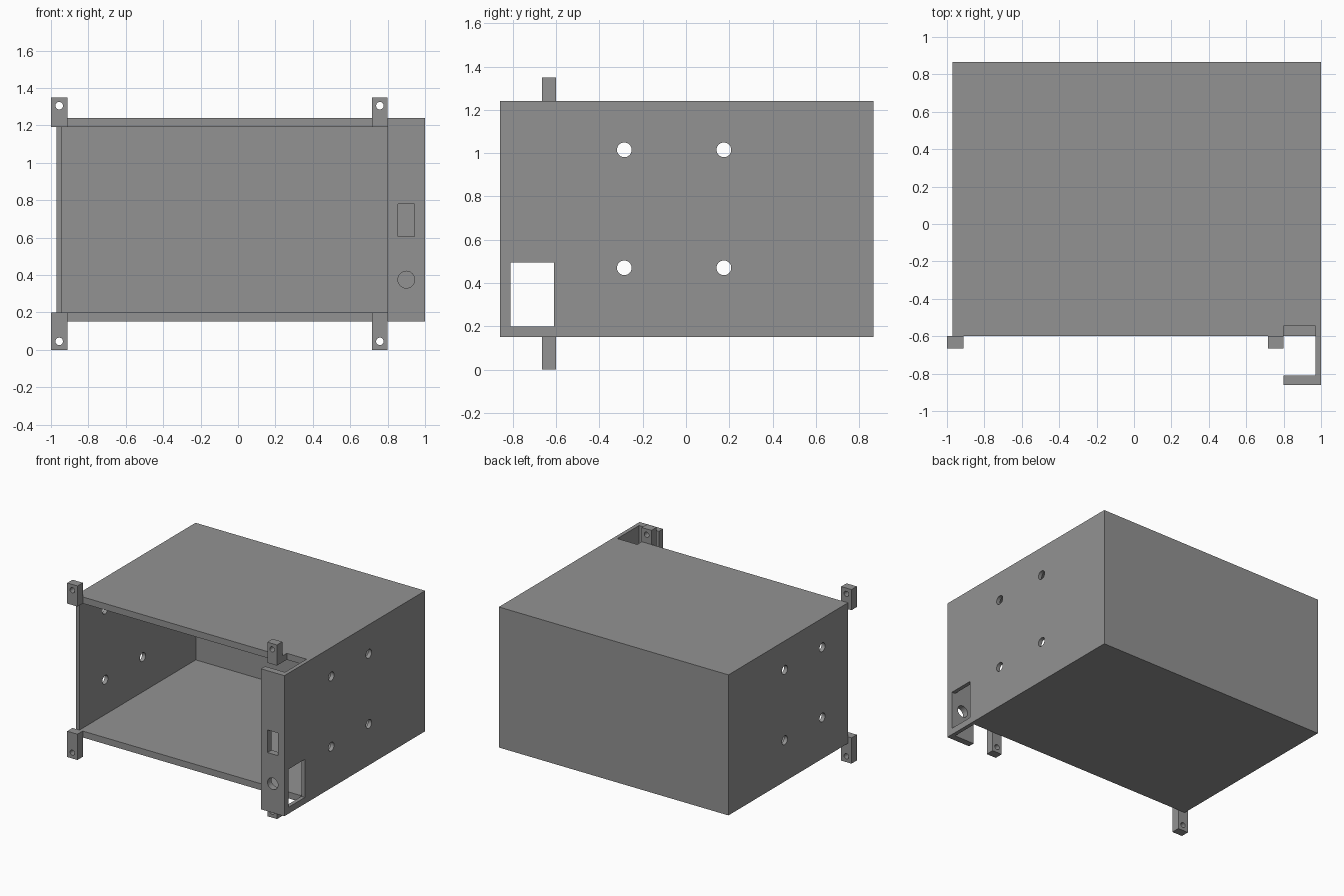
import bpy
import math

if "Cube" in bpy.data.objects:
    bpy.data.objects.remove(bpy.data.objects["Cube"])

gray = bpy.data.materials.new("plain_gray")
gray.diffuse_color = (0.29, 0.29, 0.29, 1)
gray.use_nodes = True
gray.node_tree.nodes["Principled BSDF"].inputs["Base Color"].default_value = gray.diffuse_color


def box(name, x, y, z):
    """Box given by its (min, max) range on each axis."""
    spans = (x, y, z)
    bpy.ops.mesh.primitive_cube_add(size=1, location=[(a + b) / 2 for a, b in spans])
    ob = bpy.context.object
    ob.name = name
    ob.scale = [b - a for a, b in spans]
    bpy.ops.object.transform_apply(location=True, rotation=True, scale=True)
    ob.data.materials.append(gray)
    return ob


def rod(name, radius, length, centre, axis):
    """Round cutter along the x or y axis."""
    rot = (0, math.pi / 2, 0) if axis == "x" else (math.pi / 2, 0, 0)
    bpy.ops.mesh.primitive_cylinder_add(vertices=32, radius=radius, depth=length,
                                        location=centre, rotation=rot)
    ob = bpy.context.object
    ob.name = name
    bpy.ops.object.transform_apply(location=True, rotation=True, scale=True)
    ob.data.materials.append(gray)
    return ob


def cut(target, cutter):
    """Subtract the cutter and discard it."""
    cutter.hide_render = True
    mod = target.modifiers.new("cut", 'BOOLEAN')
    mod.operation = 'DIFFERENCE'
    mod.solver = 'EXACT'
    mod.object = cutter
    bpy.context.view_layer.objects.active = target
    bpy.ops.object.modifier_apply(modifier=mod.name)
    bpy.data.objects.remove(cutter, do_unlink=True)


# Housing: solid block, hollowed and open at the front
case = box("housing", (-0.97, 1.0), (-0.86, 0.865), (0.15, 1.24))
cut(case, box("front_opening_cutter", (-1.2, 0.80), (-1.0, -0.60), (0.0, 1.4)))
cut(case, box("cavity_cutter", (-0.94, 0.97), (-0.81, 0.825), (0.20, 1.19)))

# Side bay behind the control panel, with a notch in the lid
cut(case, box("bay_cutter", (0.70, 0.97), (-0.81, -0.60), (0.0, 1.4)))
cut(case, box("lid_notch_cutter", (0.80, 0.97), (-0.70, -0.545), (1.1, 1.4)))

# Side window, panel switch slot and panel button hole
cut(case, box("window_cutter", (0.90, 1.1), (-0.81, -0.61), (0.20, 0.495)))
cut(case, box("slot_cutter", (0.855, 0.945), (-0.95, -0.78), (0.605, 0.78)))
cut(case, rod("button_cutter", 0.045, 0.2, (0.90, -0.85, 0.375), "y"))

# Four mounting holes through both side walls
for y in (-0.285, 0.175):
    for z in (0.47, 1.015):
        cut(case, rod("side_hole_cutter", 0.034, 2.6, (0, y, z), "x"))

# Mounting tabs with screw holes
for side, x0, x1 in (("left", -1.0, -0.912), ("right", 0.717, 0.80)):
    for level, z0, z1, hz in (("lower", 0.0, 0.20, 0.045), ("upper", 1.19, 1.35, 1.305)):
        tab = box(f"{level}_{side}_tab", (x0, x1), (-0.665, -0.60), (z0, z1))
        cut(tab, rod("tab_hole_cutter", 0.02, 0.3, ((x0 + x1) / 2, -0.63, hz), "y"))
